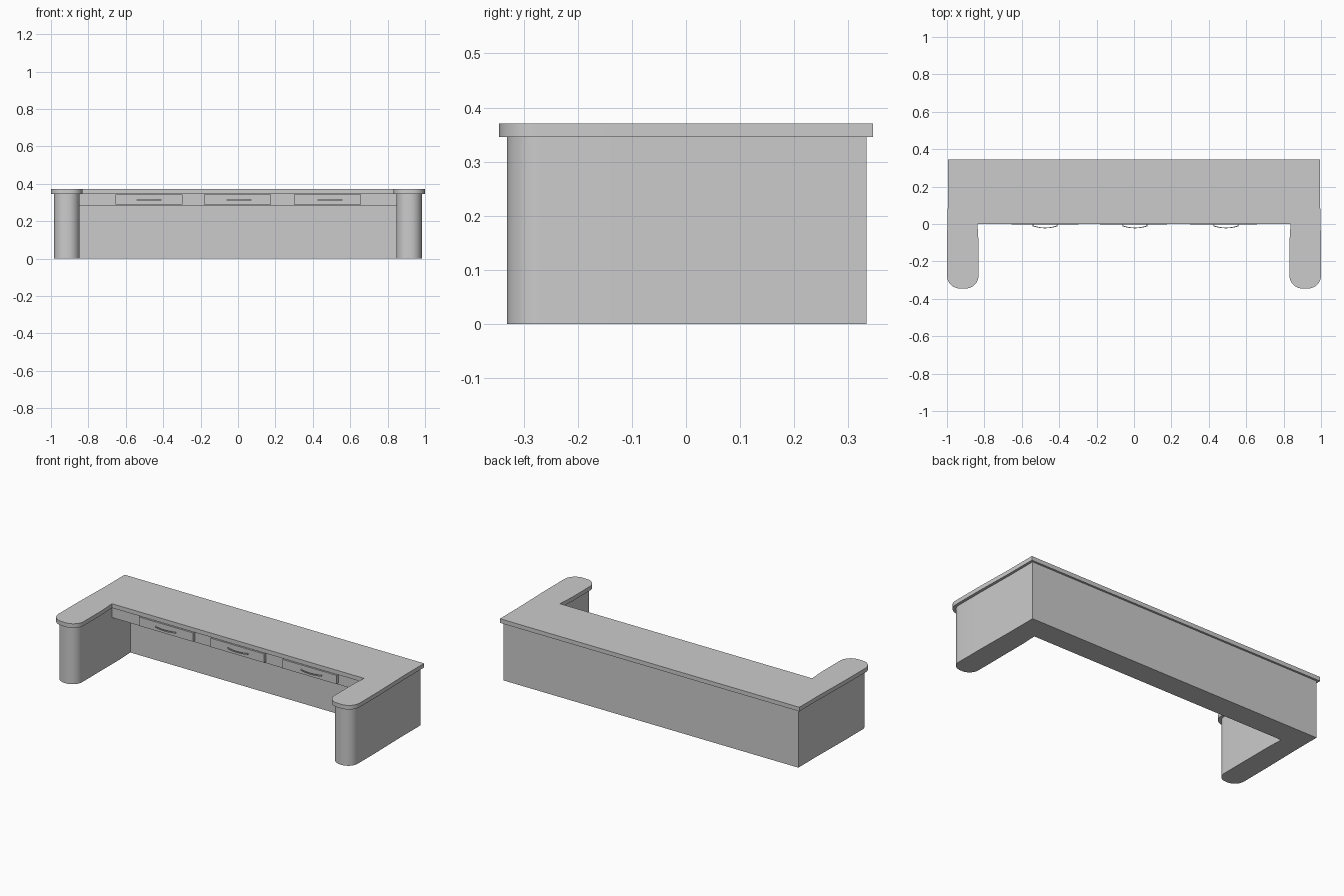
import bpy, bmesh, math

if "Cube" in bpy.data.objects:
    bpy.data.objects.remove(bpy.data.objects["Cube"])

def finish(name, bm, smooth=False):
    bmesh.ops.recalc_face_normals(bm, faces=bm.faces)
    me = bpy.data.meshes.new(name)
    bm.to_mesh(me)
    bm.free()
    ob = bpy.data.objects.new(name, me)
    bpy.context.collection.objects.link(ob)
    if smooth:
        bpy.ops.object.select_all(action='DESELECT')
        ob.select_set(True)
        bpy.context.view_layer.objects.active = ob
        bpy.ops.object.shade_smooth_by_angle(angle=math.radians(30))
    return ob

def extrude_outline(name, pts, z0, z1, smooth=False):
    bm = bmesh.new()
    face = bm.faces.new([bm.verts.new((x, y, z0)) for x, y in pts])
    ext = bmesh.ops.extrude_face_region(bm, geom=[face])
    for v in ext['geom']:
        if isinstance(v, bmesh.types.BMVert):
            v.co.z = z1
    return finish(name, bm, smooth)

def box(name, x0, x1, y0, y1, z0, z1):
    return extrude_outline(name, [(x0, y0), (x1, y0), (x1, y1), (x0, y1)], z0, z1)

def corner(cx, cy, r, a0, a1, n=8):
    return [(cx + r * math.cos(math.radians(a0 + (a1 - a0) * i / n)),
             cy + r * math.sin(math.radians(a0 + (a1 - a0) * i / n))) for i in range(n + 1)]

def u_outline(outer, inner, front, back, inner_y, r, flare):
    # right half, from the inner corner round the arm end to the back corner
    half = [(inner, inner_y), (inner - flare, inner_y - 0.1)]
    half += corner(inner - flare + r, front + r, r, 180, 270)
    half += corner(outer - r, front + r, r, 270, 360)
    half += [(outer, -0.1), (outer - flare, 0.16), (outer - flare, back)]
    return half + [(-x, y) for x, y in reversed(half)]

# U-shaped desk body and overhanging top
extrude_outline("desk_body", u_outline(0.983, 0.851, -0.331, 0.333, 0.195, 0.062, 0.004), 0, 0.346, True)
extrude_outline("counter_top", u_outline(1.0, 0.837, -0.345, 0.345, 0.0, 0.07, 0.006), 0.346, 0.371, True)

# Drawer housing under the top
box("drawer_housing", -0.851, 0.851, 0.014, 0.196, 0.28, 0.346)

# Drawer fronts with bowed handles
for i, (dx, hx) in enumerate([(-0.475, -0.475), (-0.002, 0.005), (0.478, 0.492)]):
    box(f"drawer_front_{i + 1}", dx - 0.179, dx + 0.179, -0.004, 0.016, 0.289, 0.342)
    w, t = 0.067, 0.004
    n = 10
    us = [-1 + 2 * k / n for k in range(n + 1)]
    outer = [(hx + w * u, -0.012 - 0.011 * (1 - u * u)) for u in us]
    inner = [(hx + (w - t) * u, -0.012 + t - 0.011 * (1 - u * u)) for u in us]
    loop = [(hx - w, -0.003)] + outer + [(hx + w, -0.003), (hx + w - t, -0.003)]
    loop += inner[::-1] + [(hx - w + t, -0.003)]
    extrude_outline(f"drawer_handle_{i + 1}", loop, 0.311, 0.318)
